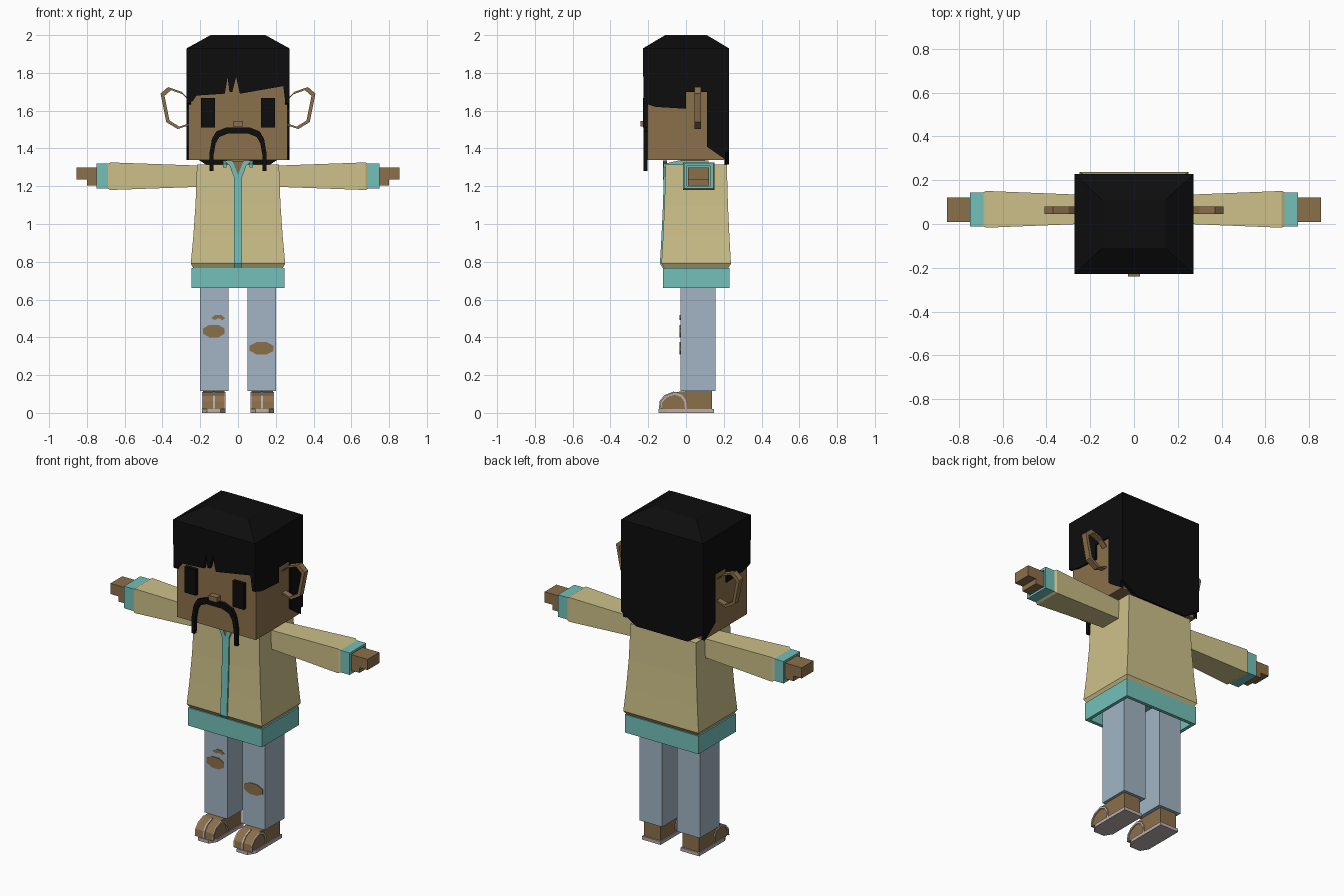
import bpy, bmesh
from math import cos, sin, pi
from mathutils import Vector

if "Cube" in bpy.data.objects:
    bpy.data.objects.remove(bpy.data.objects["Cube"], do_unlink=True)


def material(name, *colour):
    linear = [*colour, 1]
    mat = bpy.data.materials.new(name)
    mat.use_nodes = True
    mat.diffuse_color = linear
    shader = next(node for node in mat.node_tree.nodes if node.type == "BSDF_PRINCIPLED")
    shader.inputs["Base Color"].default_value = linear
    return mat


skin = material("brown_skin", .26, .16, .07)
black = material("black_hair", .004, .004, .004)
khaki = material("khaki_cloth", .61, .53, .25)
teal = material("teal_trim", .17, .53, .49)
denim = material("pale_denim", .36, .46, .55)
pale = material("pale_sole", .49, .43, .42)


def skin_loops(name, loops, mat):
    """Join matching outlines into a closed solid."""
    bm = bmesh.new()
    rows = [[bm.verts.new(point) for point in loop] for loop in loops]
    bm.faces.new(rows[0])
    bm.faces.new(rows[-1])
    for low, high in zip(rows, rows[1:]):
        for i in range(len(low)):
            bm.faces.new((low[i - 1], low[i], high[i], high[i - 1]))
    bmesh.ops.recalc_face_normals(bm, faces=bm.faces)
    mesh = bpy.data.meshes.new(name)
    bm.to_mesh(mesh)
    bm.free()
    mesh.materials.append(mat)
    part = bpy.data.objects.new(name, mesh)
    bpy.context.scene.collection.objects.link(part)


def place(axis, distance, outline):
    """Stand a flat outline at a distance along an axis."""
    points = []
    for pair in outline:
        coords = list(pair)
        coords.insert("xyz".index(axis), distance)
        points.append(Vector(coords))
    return points


def prism(name, axis, start, end, outline, mat):
    skin_loops(name, [place(axis, start, outline), place(axis, end, outline)], mat)


def rectangle(left, right, low, high):
    return [(left, low), (right, low), (right, high), (left, high)]


def loft(name, axis, centre, rings, mat):
    """Stack rectangles given as distance and two half sizes."""
    u, v = centre
    skin_loops(name, [place(axis, distance, rectangle(u - wide, u + wide, v - deep, v + deep))
                      for distance, wide, deep in rings], mat)


def mirrored(half):
    """Complete a left half outline with its right half."""
    return half + [(-u, v) for u, v in reversed(half)]


def band(curve, centre, factor):
    """Give an open curve thickness by shrinking a copy towards a centre."""
    cu, cv = centre
    inner = [(cu + factor * (u - cu), cv + factor * (v - cv)) for u, v in curve]
    return curve + inner[::-1]


def oval(u, v, wide, tall, sides=8):
    angles = [2 * pi * (i + .5) / sides for i in range(sides)]
    return [(u + wide * cos(a), v + tall * sin(a)) for a in angles]


# Shared planes of the head
face, hair_front, hair_rear = -.205, -.225, .228
hair_wide, hair_join = .272, 1.78

# Head and hair
prism("head", "z", 1.34, 1.9, rectangle(-.262, .262, face, .206), skin)
loft("hair_cap", "z", (0, 0), [(hair_join, hair_wide, hair_rear), (1.93, hair_wide, hair_rear),
                               (2, .145, .11)], black)
spikes = [(-.07, 1.69), (-.055, hair_join), (-.045, 1.7),
          (-.03, 1.7), (-.01, hair_join), (.01, 1.69)]
fringe = [(-hair_wide, hair_join), (-hair_wide, 1.65), (-.24, 1.65), (-.22, 1.68), *spikes,
          (.24, 1.73), (.25, 1.65), (hair_wide, 1.65), (hair_wide, hair_join)]
# Keep the fringe notches just under the cap
fringe = [(u, v - .01 if point in (1,) else v) for point, (u, v) in enumerate(fringe)]
prism("hair_fringe", "y", hair_front, face + .005, fringe, black)
nape = mirrored([(hair_wide, hair_join), (hair_wide, 1.38), (.17, 1.315)])
prism("hair_back", "y", face * -1, hair_rear, nape, black)
side_hair = [(hair_front, hair_join), (hair_front, 1.64), (-.16, 1.62), (0, 1.61), (0, 1.7),
             (.11, 1.7), (.11, 1.41), (.21, 1.34), (.21, hair_join)]

# Nose and moustache
prism("nose", "y", -.24, face, rectangle(-.027, .027, 1.515, 1.545), skin)
whisker = mirrored([(.152, 1.28), (.15, 1.38), (.138, 1.45), (.115, 1.49), (.06, 1.512)])
prism("moustache", "y", hair_front, face, band(whisker, (0, 1.28), .86), black)

# Neck and jacket
middle = .054
prism("neck", "z", 1.29, 1.36, rectangle(-.06, .06, -.03, .1), skin)
body = [(.765, .235, .168), (.79, .25, .184), (.93, .237, .176),
        (1.1, .225, .168), (1.315, .217, .162)]
loft("jacket_body", "z", (0, middle), body, khaki)
front_edge = [(middle - deep - .008, height) for height, wide, deep in body]
back_edge = [(y + .03, height) for y, height in reversed(front_edge)]
prism("jacket_placket", "x", -.022, .022, front_edge + back_edge, teal)
prism("neck_opening", "y", -.119, -.11, [(-.03, 1.33), (0, 1.25), (.03, 1.33)], skin)
prism("collar_back", "z", 1.3, 1.336, rectangle(-.08, .08, .09, .118), teal)
loft("waistband", "z", (0, middle), [(.768, .245, .177), (.66, .245, .177),
                                     (.66, .225, .157), (.75, .225, .157)], teal)

# Outlines shared by both sides
ear = [(.25, 1.65), (.3, 1.7), (.37, 1.725), (.41, 1.69), (.38, 1.54), (.32, 1.503), (.25, 1.525)]
lapel = [(0, 1.235), (.022, 1.25), (.045, 1.31), (.075, 1.336), (.03, 1.336), (0, 1.26)]
collar = [(-.118, 1.3), (-.118, 1.318), (-.04, 1.336), (.118, 1.336), (.118, 1.3)]
hand = [(.72, 1.3), (.854, 1.3), (.854, 1.236), (.8, 1.236), (.8, 1.205), (.72, 1.205)]
instep = [(-.14, .02), (-.135, .06), (-.11, .09), (-.06, .11), (0, .115)]
heel = [(.138, .115), (.138, .02)]
strap = instep[:-1] + [(-.02, .095), (0, .065), (.005, .02)]
arm_centre = (.067, 1.253)

for side, sign in (("left", 1), ("right", -1)):
    def across(outline):
        return [(sign * u, v) for u, v in outline]

    # Head sides and collar
    prism(side + "_side_hair", "x", sign * .25, sign * hair_wide, side_hair, black)
    prism(side + "_eye", "y", hair_front - .002, face,
          across(rectangle(.122, .197, 1.512, 1.667)), black)
    prism(side + "_ear", "y", .045, .08, across(band(ear, (.25, 1.6), .87)), skin)
    prism(side + "_lapel", "y", -.122, -.1, across(lapel), teal)
    prism(side + "_collar", "x", sign * .06, sign * .08, collar, teal)

    # Arm
    loft(side + "_sleeve", "x", arm_centre, [(sign * .2, .065, .056), (sign * .675, .084, .073),
                                             (sign * .688, .078, .066)], khaki)
    loft(side + "_cuff", "x", arm_centre, [(sign * .68, .078, .066), (sign * .75, .078, .066),
                                           (sign * .75, .063, .053), (sign * .73, .063, .053)], teal)
    prism(side + "_hand", "y", .01, .122, across(hand), skin)

    # Leg and sandal
    prism(side + "_trouser_leg", "z", .115, .76, across(rectangle(.05, .2, -.03, .155)), denim)
    foot_x, foot_half = sign * .128, .056
    prism(side + "_foot", "x", foot_x - foot_half, foot_x + foot_half, instep + heel, skin)
    toe = mirrored([(.062, .147), (.062, -.1), (.035, -.145)])
    prism(side + "_sole", "z", 0, .02, [(foot_x + u, v) for u, v in toe], pale)
    for edge, offset in (("inner", -sign * foot_half), ("outer", sign * foot_half)):
        prism(f"{side}_{edge}_strap", "x", foot_x + offset, foot_x + offset * 1.1,
              band(strap, (-.07, .02), .86), pale)
    ridge = [(y - .004, z + .004) for y, z in instep[:-1]]
    prism(side + "_toe_strap", "x", foot_x - .005, foot_x + .005,
          band(ridge, (0, 0), .8), pale)

# Torn knees
tears = {"right_knee_tear": oval(-.128, .433, .062, .036),
         "left_knee_tear": oval(.125, .342, .068, .036),
         "small_tear": band(oval(-.105, .49, .04, .03)[:4], (-.1, .48), .5)}
for name, outline in tears.items():
    prism(name, "y", -.034, -.028, outline, skin)
